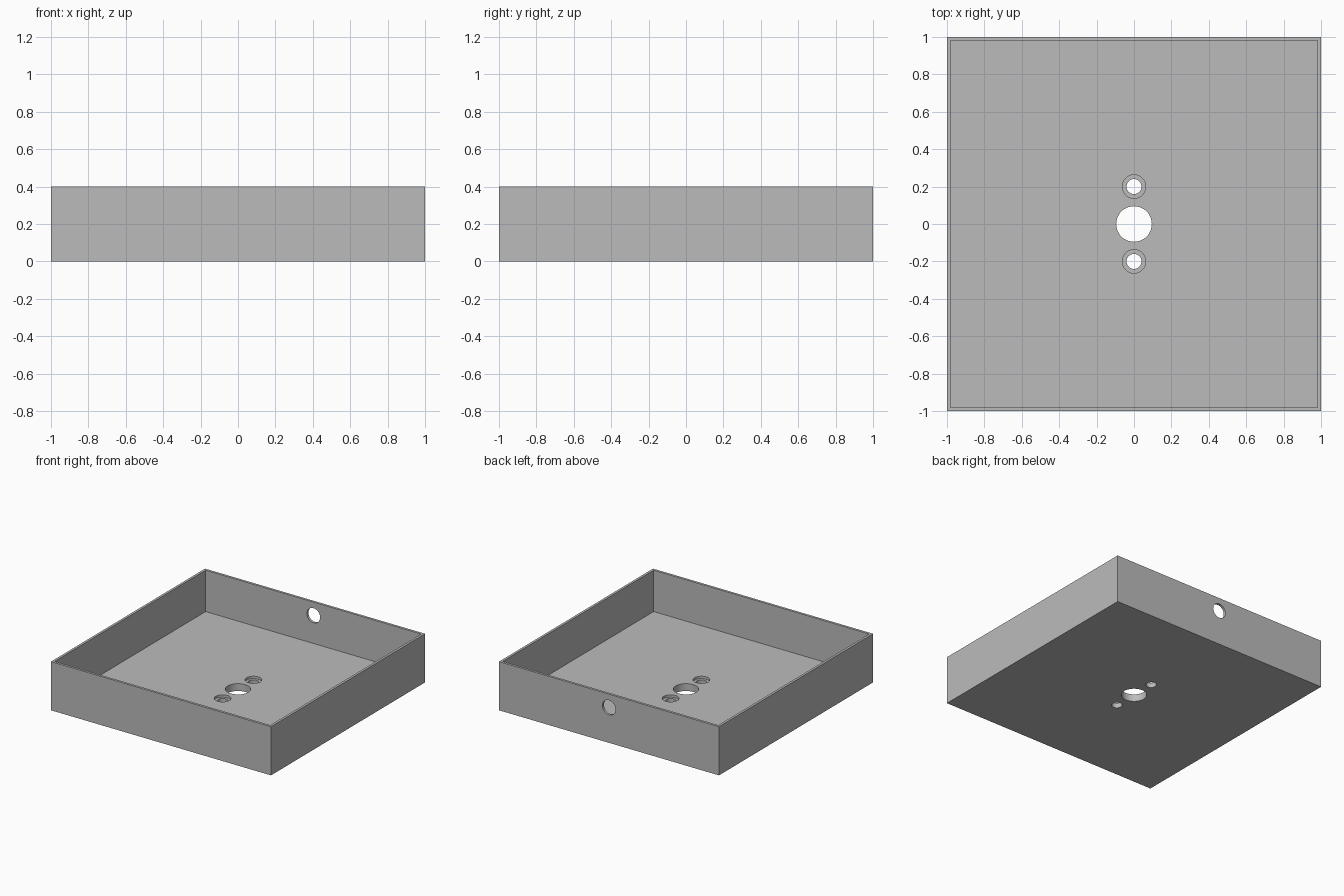
import bpy, bmesh, math
from mathutils import Matrix, Vector

old = bpy.data.objects.get("Cube")
if old:
    bpy.data.objects.remove(old, do_unlink=True)

HEIGHT, WALL, FLOOR = 0.4, 0.02, 0.06

grey = bpy.data.materials.new("plain grey")
grey.use_nodes = True
colour = (0.5, 0.5, 0.5, 1)
grey.diffuse_color = colour
grey.node_tree.nodes["Principled BSDF"].inputs["Base Color"].default_value = colour


def finish(name, bm):
    mesh = bpy.data.meshes.new(name)
    bm.to_mesh(mesh)
    bm.free()
    mesh.materials.append(grey)
    obj = bpy.data.objects.new(name, mesh)
    bpy.context.collection.objects.link(obj)
    return obj


def box(name, half, z0, z1):
    bm = bmesh.new()
    bmesh.ops.create_cube(bm, size=1)
    bmesh.ops.scale(bm, vec=(2 * half, 2 * half, z1 - z0), verts=bm.verts)
    bmesh.ops.translate(bm, vec=(0, 0, (z0 + z1) / 2), verts=bm.verts)
    return finish(name, bm)


def drill(name, radius, depth, centre, tilt=0):
    bm = bmesh.new()
    place = Matrix.Translation(Vector(centre)) @ Matrix.Rotation(tilt, 4, "X")
    bmesh.ops.create_cone(bm, cap_ends=True, segments=64, radius1=radius,
                          radius2=radius, depth=depth, matrix=place)
    return finish(name, bm)


# Open square tray
tray = box("tray", 1, 0, HEIGHT)
cutters = [box("cavity_cutter", 1 - WALL, FLOOR, HEIGHT + 0.1)]

# Central cable hole and cable exit through the back wall
cutters.append(drill("centre_hole_cutter", 0.095, 0.3, (0, 0, 0)))
cutters.append(drill("back_hole_cutter", 0.06, 0.2, (0, 1, 0.29), math.pi / 2))

# Counterbored screw holes
for side, y in (("front", -0.2), ("back", 0.2)):
    cutters.append(drill(side + "_screw_cutter", 0.04, 0.3, (0, y, 0)))
    cutters.append(drill(side + "_counterbore_cutter", 0.0625, 0.06, (0, y, FLOOR + 0.01)))

for cutter in cutters:
    cut = tray.modifiers.new(cutter.name, "BOOLEAN")
    cut.operation = "DIFFERENCE"
    cut.solver = "EXACT"
    cut.object = cutter
    cutter.hide_render = True
    cutter.hide_viewport = True

# Bake the cuts, then smooth the hole walls
bpy.context.view_layer.objects.active = tray
tray.select_set(True)
for cut in list(tray.modifiers):
    bpy.ops.object.modifier_apply(modifier=cut.name)
for cutter in cutters:
    bpy.data.objects.remove(cutter, do_unlink=True)
bpy.ops.object.shade_smooth_by_angle(angle=math.radians(30))
